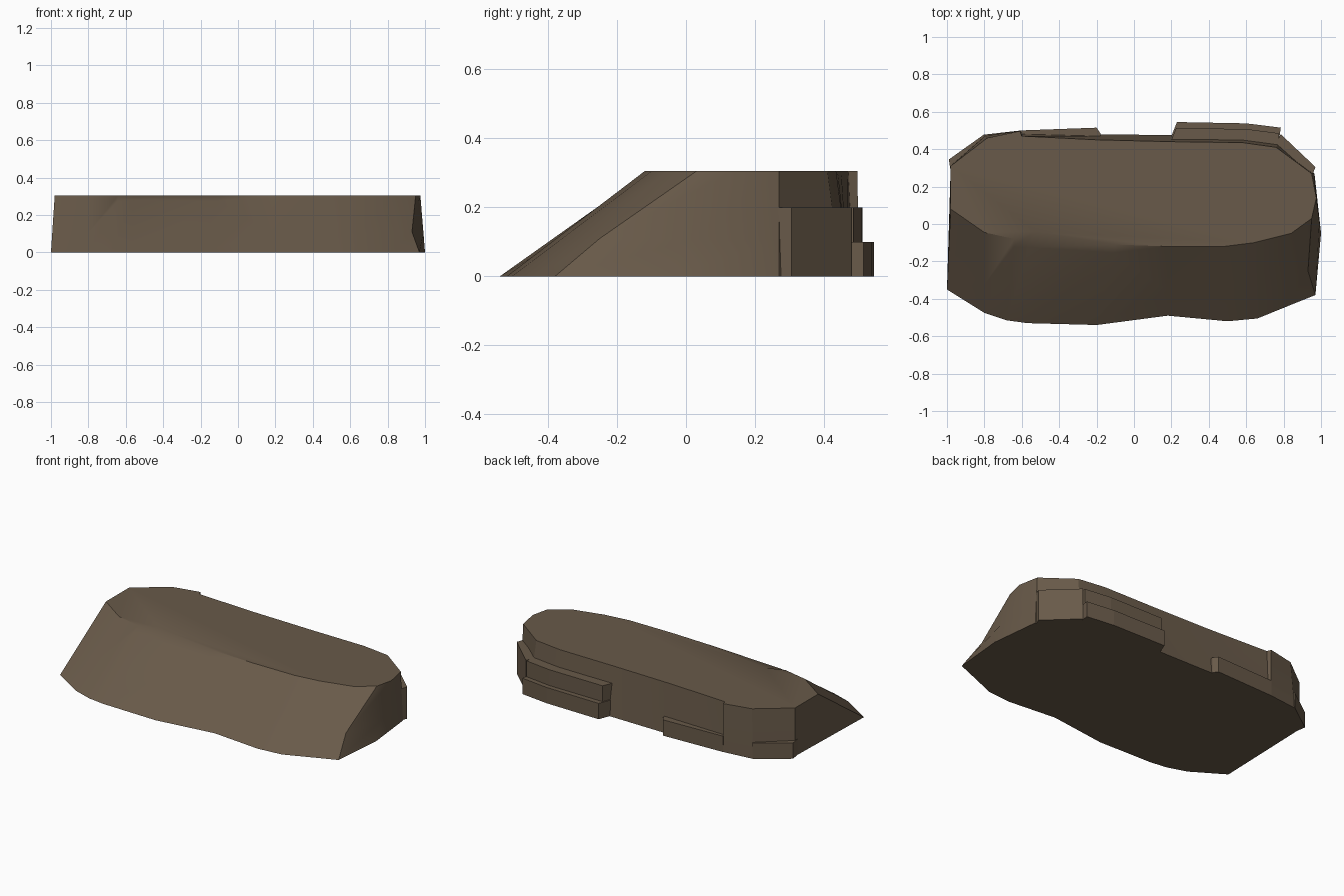
import bpy, bmesh
from mathutils import Vector

if "Cube" in bpy.data.objects:
    bpy.data.objects.remove(bpy.data.objects["Cube"])

H = 0.305

rock = bpy.data.materials.new("brown rock")
rock.diffuse_color = (0.14, 0.102, 0.067, 1)
rock.use_nodes = True
rock.node_tree.nodes["Principled BSDF"].inputs["Base Color"].default_value = rock.diffuse_color


def finish(name, bm):
    bmesh.ops.recalc_face_normals(bm, faces=bm.faces)
    mesh = bpy.data.meshes.new(name)
    bm.to_mesh(mesh)
    bm.free()
    mesh.materials.append(rock)
    obj = bpy.data.objects.new(name, mesh)
    bpy.context.collection.objects.link(obj)
    return obj


def loft(name, rings):
    """Skin a stack of equal-length rings and cap both ends."""
    bm = bmesh.new()
    loops = [[bm.verts.new(p) for p in ring] for ring in rings]
    n = len(loops[0])
    for a, b in zip(loops, loops[1:]):
        for i in range(n):
            j = (i + 1) % n
            bm.faces.new((a[i], a[j], b[j], b[i]))
    bm.faces.new(loops[0][::-1])
    bm.faces.new(loops[-1])
    return finish(name, bm)


def ledge(name, height, outline):
    return loft(name, [[(x, y, z) for x, y in outline] for z in (0, height)])


# Main plateau: foot and rim positions, anticlockwise from the front left
columns = [
    (-1.0, -.35, -.98, .08), (-.8, -.475, -.8, -.045),
    (-.68, -.515, -.64, -.08), (-.57, -.53, -.53, -.04),
    (-.2, -.54, -.1, -.11), (.18, -.49, .18, -.12),
    (.5, -.52, .48, -.12), (.66, -.505, .64, -.10),
    (.82, -.44, .84, -.05), (.97, -.38, .95, .03),
    (1.0, -.05, .975, .14), (.965, .27, .95, .27),
    (.78, .45, .76, .41), (.58, .475, .58, .435),
    (.2, .475, .2, .44), (-.2, .48, -.2, .45),
    (-.6, .485, -.6, .47), (-.605, .5, -.61, .497),
    (-.8, .478, -.785, .46), (-.98, .31, -.98, .31),
]
foot = [Vector((c[0], c[1], 0)) for c in columns]
rim = [Vector((c[2], c[3], H)) for c in columns]
# Middle ring follows the slope, high near the chipped rim
middle = [a.lerp(b, 0.9 if 2 <= i <= 4 else 0.35)
          for i, (a, b) in enumerate(zip(foot, rim))]
middle[3] = Vector((-.56, -.125, .28))   # chip in the front rim
middle[9] = Vector((.93, -.25, .11))     # dent in the right corner
plateau = loft("rock_plateau", [foot, middle, rim])
bpy.context.view_layer.objects.active = plateau
plateau.select_set(True)
bpy.ops.object.shade_smooth_by_angle(angle=0.45)

# Stepped ledges along the back wall
ledge("right_corner_ledge", 0.2, [(.955, .265), (.97, .305), (.785, .48), (.74, .40)])
ledge("back_upper_ledge", 0.2, [(.77, .41), (.775, .485), (.6, .508), (.225, .512), (.2, .45)])
ledge("back_lower_ledge", 0.1, [(.77, .41), (.785, .515), (.6, .538), (.23, .545), (.2, .47), (.22, .45)])
ledge("back_left_ledge", 0.1, [(-.18, .45), (-.18, .485), (-.2, .515), (-.61, .5), (-.61, .45)])
ledge("left_corner_ledge", 0.1, [(-.77, .43), (-.8, .48), (-.99, .345), (-.98, .28)])
